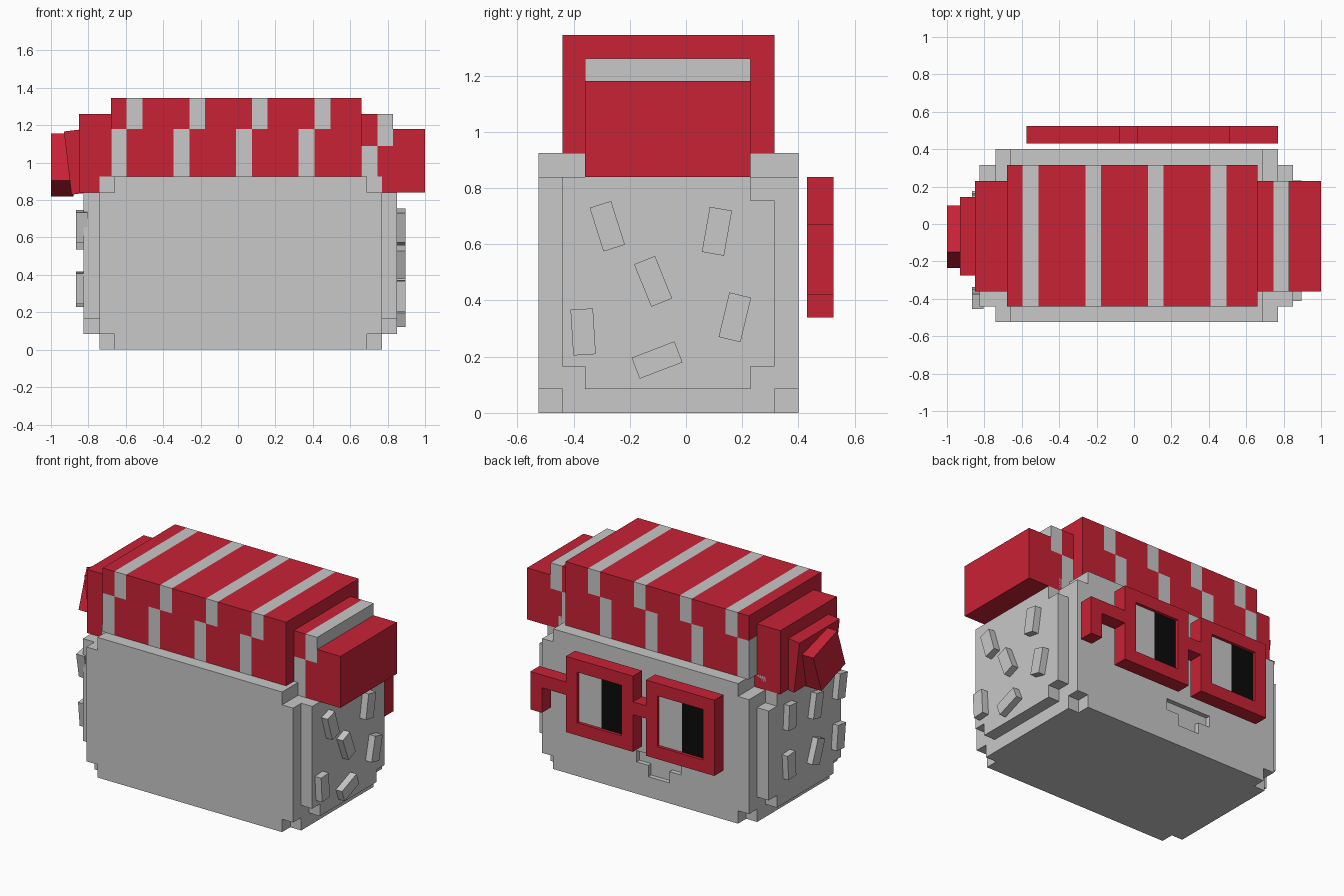
import bpy, bmesh, math
from mathutils import Matrix

if "Cube" in bpy.data.objects:
    bpy.data.objects.remove(bpy.data.objects["Cube"])


def material(name, rgb):
    m = bpy.data.materials.new(name)
    m.diffuse_color = (*rgb, 1)
    m.use_nodes = True
    m.node_tree.nodes["Principled BSDF"].inputs["Base Color"].default_value = m.diffuse_color
    return m


GREY, RED, BLACK = 1, 2, 3
MATS = [material("light_grey", (0.578, 0.578, 0.578)),
        material("red", (0.578, 0.016, 0.036)),
        material("black", (0.003, 0.003, 0.003))]


def finish(name, bm):
    bmesh.ops.recalc_face_normals(bm, faces=bm.faces)
    me = bpy.data.meshes.new(name)
    bm.to_mesh(me)
    bm.free()
    for m in MATS:
        me.materials.append(m)
    ob = bpy.data.objects.new(name, me)
    bpy.context.collection.objects.link(ob)
    return ob


def solid(name, boxes):
    """Outer skin of stacked boxes (x0,x1,y0,y1,z0,z1,colour); later boxes
    replace earlier ones and colour 0 carves space away."""
    cuts = [sorted({round(b[2 * a + i], 4) for b in boxes for i in (0, 1)}) for a in range(3)]

    def cell(idx):
        if any(i < 0 or i >= len(c) - 1 for i, c in zip(idx, cuts)):
            return 0
        p = [(c[i] + c[i + 1]) / 2 for i, c in zip(idx, cuts)]
        for b in reversed(boxes):
            if all(b[2 * a] < p[a] < b[2 * a + 1] for a in range(3)):
                return b[6]
        return 0

    bm = bmesh.new()
    for i in range(len(cuts[0]) - 1):
        for j in range(len(cuts[1]) - 1):
            for k in range(len(cuts[2]) - 1):
                idx = (i, j, k)
                col = cell(idx)
                if not col:
                    continue
                for a in range(3):
                    for d in (0, 1):
                        nb = list(idx)
                        nb[a] += 2 * d - 1
                        if cell(nb):
                            continue
                        u, v = (a + 1) % 3, (a + 2) % 3
                        ring = [(0, 0), (1, 0), (1, 1), (0, 1)]
                        vs = []
                        for s, t in (ring if d else ring[::-1]):
                            c = list(idx)
                            c[a] += d
                            c[u] += s
                            c[v] += t
                            vs.append(bm.verts.new([cuts[n][c[n]] for n in range(3)]))
                        bm.faces.new(vs).material_index = col - 1
    bmesh.ops.remove_doubles(bm, verts=bm.verts, dist=1e-5)
    bmesh.ops.dissolve_limit(bm, angle_limit=0.01, verts=bm.verts, edges=bm.edges,
                             delimit={'MATERIAL'})
    return finish(name, bm)


def block(name, size, centre, axis, degrees, col):
    """Single rotated box."""
    bm = bmesh.new()
    bmesh.ops.create_cube(bm, size=1, matrix=Matrix.Translation(centre)
                          @ Matrix.Rotation(math.radians(degrees), 4, axis)
                          @ Matrix.Diagonal((*size, 1)))
    for f in bm.faces:
        f.material_index = col - 1
    return finish(name, bm)


# Body: stepped block with notched corners and a recessed mouth on the back
solid("body", [
    (-0.66, 0.69, -0.525, 0.40, 0, 0.925, GREY),
    (-0.74, 0.77, -0.44, 0.315, 0, 0.84, GREY),
    (-0.74, 0.77, -0.36, 0.23, 0.84, 0.925, GREY),
    (-0.74, 0.77, -0.525, 0.40, 0.085, 0.84, GREY),
    (-0.825, 0.85, -0.44, 0.315, 0.165, 0.755, GREY),
    (-0.825, 0.85, -0.44, 0.23, 0.755, 0.84, GREY),
    (-0.825, 0.85, -0.36, 0.23, 0.085, 0.165, GREY),
    (-0.245, 0.08, 0.37, 0.40, 0.21, 0.285, 0),
    (-0.16, -0.005, 0.37, 0.40, 0.135, 0.21, 0),
])

# Hat: striped main block, lower ends, and a plain block on the right
hat = [
    (-0.85, 0.83, -0.36, 0.23, 0.84, 1.26, RED),
    (0.745, 0.83, -0.36, 0.23, 1.09, 1.26, GREY),
    (0.66, 0.745, -0.36, 0.23, 0.84, 1.09, GREY),
    (0.83, 1.0, -0.36, 0.23, 0.84, 1.18, RED),
    (-0.68, 0.66, -0.44, 0.315, 0.925, 1.345, RED),
]
for n in range(4):
    x = -0.68 + n * 0.3345
    hat += [(x + 0.085, x + 0.17, -0.44, 0.315, 1.18, 1.345, GREY),
            (x, x + 0.085, -0.44, 0.315, 0.925, 1.18, GREY)]
solid("striped_hat", hat)

# Tilted tail pieces on the left end of the hat
block("hat_tail_inner", (0.12, 0.42, 0.34), (-0.851, -0.065, 1.005), 'Y', -6.8, RED)
block("hat_tail_outer", (0.12, 0.264, 0.264), (-0.94, -0.0675, 0.9875), 'X', -18.8, RED)

# Glasses on the back: two frames, bridge and hooked side arm
Y0, Y1 = 0.43, 0.525
glasses = [
    (-0.075, 0.02, Y0, Y1, 0.585, 0.67, RED),
    (0.51, 0.77, Y0, Y1, 0.585, 0.67, RED),
    (0.685, 0.77, Y0, Y1, 0.42, 0.585, RED),
]
for x in (-0.575, 0.02):
    w = 0.5 if x < 0 else 0.49
    mid = x + w / 2
    glasses += [
        (x, x + w, Y0, Y1, 0.34, 0.84, RED),
        (x + 0.083, x + w - 0.083, 0.505, Y1, 0.423, 0.757, 0),
        (x + 0.083, mid, Y0, 0.505, 0.423, 0.757, BLACK),
        (mid, x + w - 0.083, Y0, 0.505, 0.423, 0.757, GREY),
    ]
solid("glasses", glasses)

# Grains stuck on both sides: (y, z, lean towards the front in degrees)
right = [(-0.28, 0.664, 17.6), (0.11, 0.646, -10), (-0.117, 0.468, 22),
         (0.174, 0.34, -13.5), (-0.366, 0.288, 3.5), (-0.103, 0.188, -69)]
left = [(0.12, 0.655, 4), (-0.15, 0.625, 12), (-0.40, 0.66, 10),
        (0.13, 0.335, -4), (-0.15, 0.32, 22), (-0.385, 0.33, 6)]
for side, x, grains in (("right", 0.865, right), ("left", -0.835, left)):
    for n, (y, z, lean) in enumerate(grains):
        block(f"{side}_grain_{n + 1}", (0.06, 0.08, 0.163), (x, y, z), 'X', lean, GREY)
